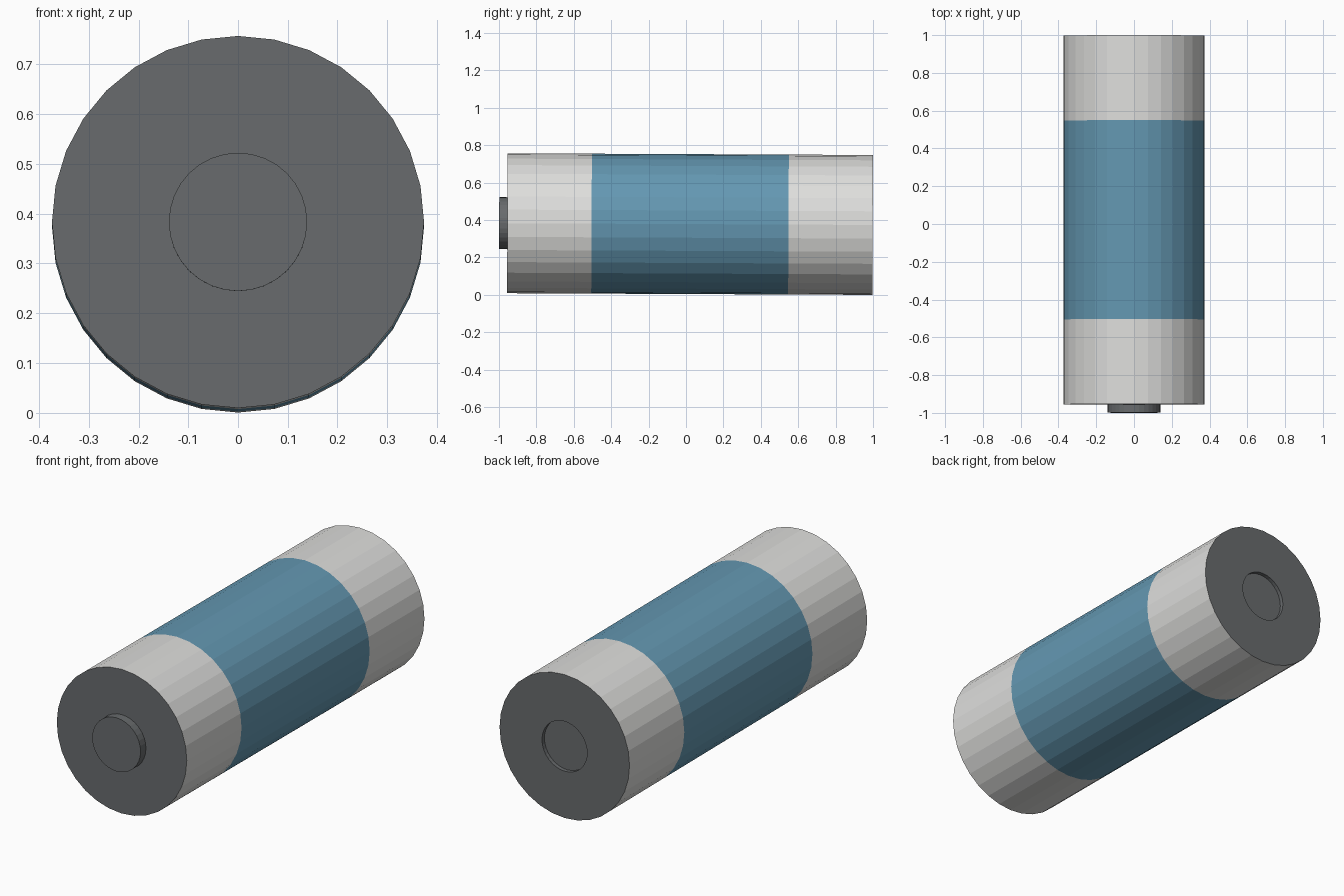
import bpy, bmesh, math

if "Cube" in bpy.data.objects:
    bpy.data.objects.remove(bpy.data.objects["Cube"])

SIDES = 32
TILT = -0.0046       # the cell lies very slightly nose-up
CENTRE_Z = 0.3786


def make_material(name, rgb):
    lin = [((c / 255 + 0.055) / 1.055) ** 2.4 for c in rgb]
    m = bpy.data.materials.new(name)
    m.diffuse_color = (*lin, 1.0)
    m.use_nodes = True
    m.node_tree.nodes["Principled BSDF"].inputs["Base Color"].default_value = m.diffuse_color
    return m


LIGHT = make_material("light grey", (222, 222, 220))
BLUE = make_material("muted blue", (100, 152, 178))
DARK = make_material("dark grey", (104, 107, 109))


def lathe(name, profile, mats, mat_ids):
    """Closed solid turned about the y axis; profile is (y, radius) between two end discs.
    mat_ids: front disc, one per band, back disc."""
    bm = bmesh.new()
    rings = []
    for y, r in profile:
        rings.append([bm.verts.new((r * math.sin(2 * math.pi * i / SIDES), y,
                                    r * math.cos(2 * math.pi * i / SIDES)))
                      for i in range(SIDES)])
    bm.faces.new(rings[0]).material_index = mat_ids[0]
    for a, b, mid in zip(rings, rings[1:], mat_ids[1:]):
        for i in range(SIDES):
            j = (i + 1) % SIDES
            bm.faces.new((a[i], a[j], b[j], b[i])).material_index = mid
    bm.faces.new(rings[-1]).material_index = mat_ids[-1]
    bmesh.ops.recalc_face_normals(bm, faces=bm.faces)
    mesh = bpy.data.meshes.new(name)
    bm.to_mesh(mesh)
    bm.free()
    for m in mats:
        mesh.materials.append(m)
    ob = bpy.data.objects.new(name, mesh)
    ob.rotation_euler.x = TILT
    ob.location.z = CENTRE_Z
    bpy.context.collection.objects.link(ob)
    return ob


# Casing: dark ends, grey bands, blue wrap, shallow round recess in the back
R = 0.374
lathe("battery_casing",
      [(-0.955, R), (-0.505, R), (0.548, R), (0.998, R), (0.998, 0.13), (0.978, 0.13)],
      [LIGHT, BLUE, DARK],
      [2, 0, 1, 0, 2, 2, 2])

# Raised contact on the front end
lathe("front_contact", [(-0.999, 0.139), (-0.95, 0.139)], [DARK], [0, 0, 0])
